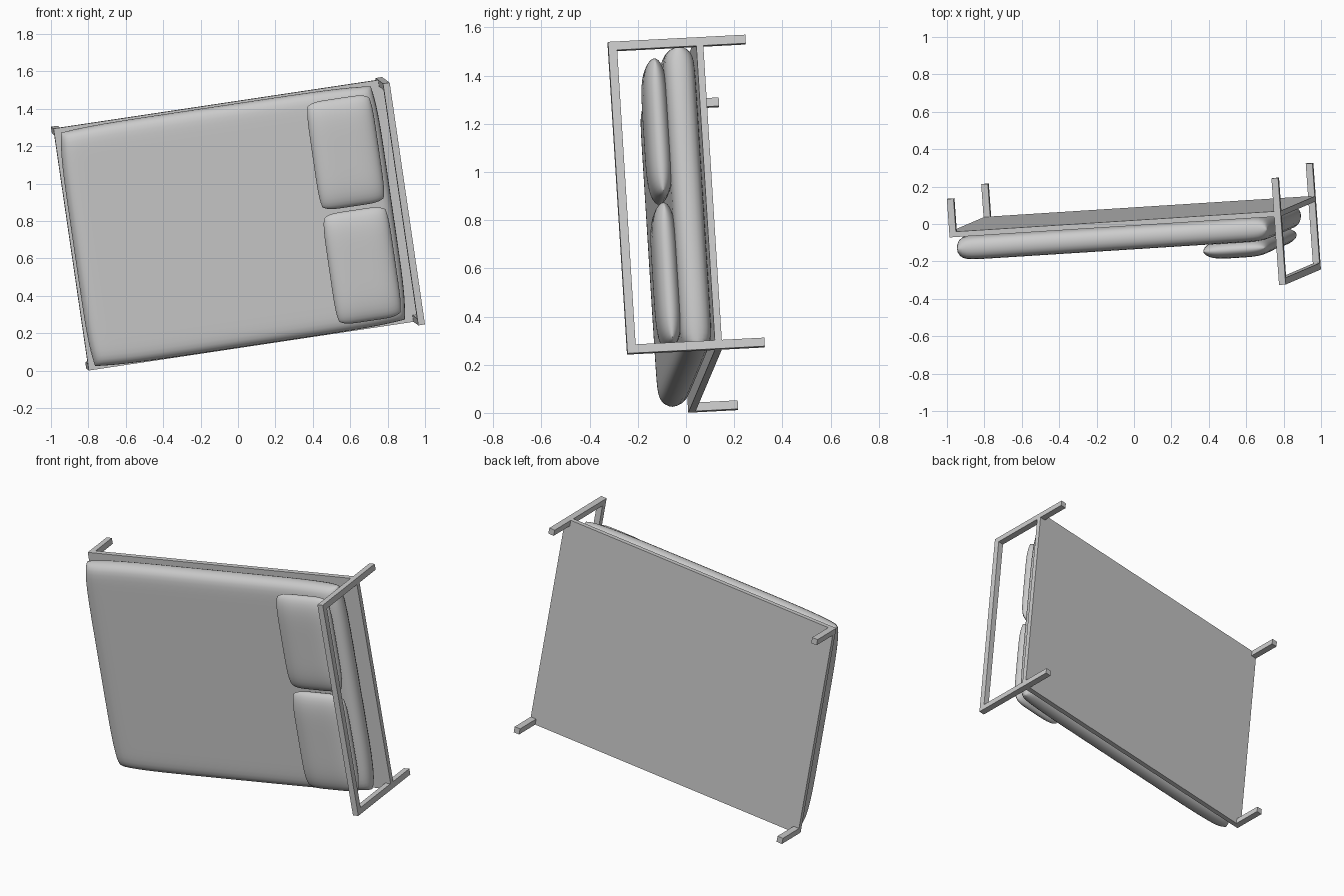
import bpy, bmesh, math
from mathutils import Matrix, Vector

if "Cube" in bpy.data.objects:
    bpy.data.objects.remove(bpy.data.objects["Cube"])

# One plain grey for the whole bed
grey = bpy.data.materials.new("plain_grey")
grey.use_nodes = True
colour = (0.6, 0.6, 0.6, 1)
grey.diffuse_color = colour
grey.node_tree.nodes["Principled BSDF"].inputs["Base Color"].default_value = colour

# The bed's own axes: length to the head, width, and up (tipped forward)
along = Vector((1, 0.0636, 0.15)).normalized()
up = along.cross(Vector((-0.146, -0.0627, 1))).normalized()
across = up.cross(along)
TILT = Matrix((along, across, up)).transposed().to_4x4()

# Frame limits in bed axes
FOOT, HEAD = -0.786, 1.008
SIDE_A, SIDE_B = 0.115, 1.424
FLOOR, BASE, DECK, TOP = -0.272, -0.095, -0.066, 0.30
BAR = 0.036


def finish(name, bm):
    mesh = bpy.data.meshes.new(name)
    bmesh.ops.recalc_face_normals(bm, faces=bm.faces)
    bm.to_mesh(mesh)
    bm.free()
    mesh.materials.append(grey)
    obj = bpy.data.objects.new(name, mesh)
    bpy.context.collection.objects.link(obj)
    obj.matrix_world = TILT
    return obj


def box(name, low, high):
    low, high = Vector(low), Vector(high)
    bm = bmesh.new()
    bmesh.ops.create_cube(bm, size=1)
    for v in bm.verts:
        v.co = (low + high) / 2 + v.co * (high - low)
    return finish(name, bm)


def cushion(name, low, high, power_x, power_y, pinch, steps):
    """Two mirrored domed sheets joined at the rim, with drawn-in corners."""
    low, high = Vector(low), Vector(high)
    centre, half = (low + high) / 2, (high - low) / 2
    bm = bmesh.new()
    for side in (-1, 1):
        sheet = bmesh.ops.create_grid(bm, x_segments=steps, y_segments=steps, size=1)
        for v in sheet["verts"]:
            u = math.sin(v.co.x * math.pi / 2)
            w = math.sin(v.co.y * math.pi / 2)
            dome = max(0, (1 - abs(u) ** power_x) * (1 - abs(w) ** power_y)) ** 0.5
            shape = Vector((u * (1 - pinch * w ** 6), w * (1 - pinch * u ** 6), side * dome))
            v.co = centre + shape * half
    bmesh.ops.remove_doubles(bm, verts=bm.verts, dist=0.0002)
    obj = finish(name, bm)
    obj.data.shade_smooth()
    return obj


# Bed frame: deck, foot legs, head posts and head rail
box("bed_deck", (FOOT, SIDE_A, BASE), (HEAD, SIDE_B, DECK))
for label, y in (("right", SIDE_A), ("left", SIDE_B - BAR)):
    box(label + "_foot_leg", (FOOT, y, FLOOR), (FOOT + BAR, y + BAR, BASE))
    box(label + "_head_post", (HEAD - BAR, y, FLOOR), (HEAD, y + BAR, TOP))
box("head_rail", (HEAD - BAR, SIDE_A + BAR, TOP - BAR), (HEAD, SIDE_B - BAR, TOP))

# Bedding
cushion("mattress", (-0.775, 0.122, -0.066), (0.945, 1.417, 0.066), 32, 24, 0.025, 36)
for label, y0, y1 in (("right", 0.165, 0.765), ("left", 0.785, 1.37)):
    cushion(label + "_pillow", (0.555, y0, 0.05), (0.912, y1, 0.152), 4, 5, 0.07, 24)
